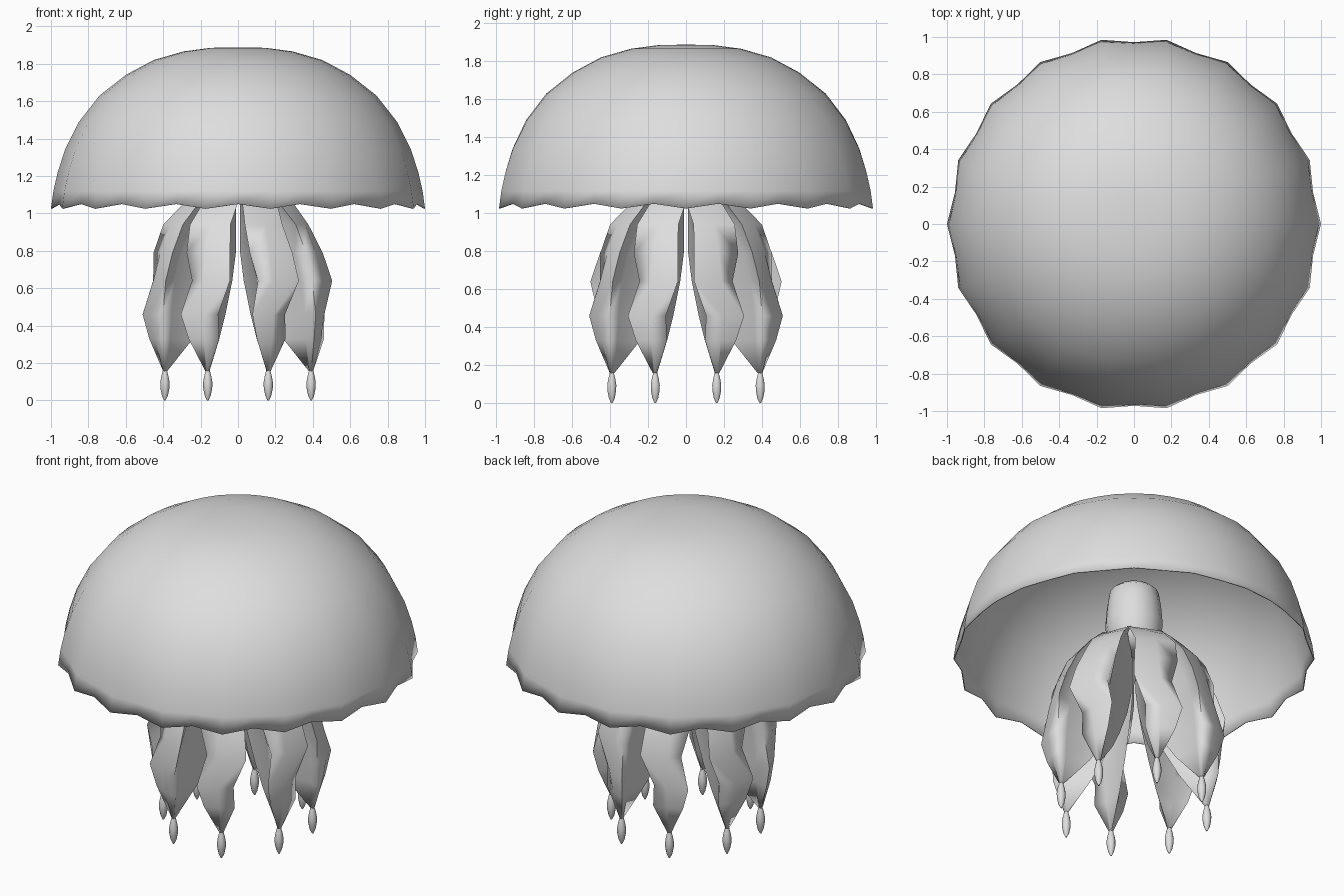
import bpy, bmesh, math
from math import sin, cos, pi, radians

if "Cube" in bpy.data.objects:
    bpy.data.objects.remove(bpy.data.objects["Cube"])

grey = bpy.data.materials.new("pale_grey")
grey.diffuse_color = (0.73, 0.73, 0.73, 1)
grey.use_nodes = True
grey.node_tree.nodes["Principled BSDF"].inputs["Base Color"].default_value = grey.diffuse_color


def finish(name, bm, angle):
    """Turn a bmesh into a smooth shaded object."""
    bmesh.ops.recalc_face_normals(bm, faces=bm.faces)
    mesh = bpy.data.meshes.new(name)
    bm.to_mesh(mesh)
    bm.free()
    mesh.materials.append(grey)
    obj = bpy.data.objects.new(name, mesh)
    bpy.context.collection.objects.link(obj)
    bpy.ops.object.select_all(action='DESELECT')
    obj.select_set(True)
    bpy.context.view_layer.objects.active = obj
    bpy.ops.object.shade_smooth_by_angle(angle=radians(angle))
    return obj


def skin(bm, rings, cap_start=False, cap_end=False):
    """Bridge a stack of equal closed point rings with quads."""
    loops = [[bm.verts.new(p) for p in ring] for ring in rings]
    n = len(loops[0])
    for a, b in zip(loops, loops[1:]):
        for i in range(n):
            j = (i + 1) % n
            bm.faces.new((a[i], a[j], b[j], b[i]))
    if cap_start:
        bm.faces.new(loops[0])
    if cap_end:
        bm.faces.new(loops[-1])
    return loops


def circle(r, z, n):
    return [(r * cos(2 * pi * i / n), r * sin(2 * pi * i / n), z) for i in range(n)]


# Bell: dome whose 18 scallops fade out above the rim
bell_profile = [(1.0, 1.025), (0.987, 1.12), (0.964, 1.22), (0.925, 1.34),
                (0.85, 1.49), (0.74, 1.63), (0.60, 1.74), (0.45, 1.82),
                (0.29, 1.866), (0.145, 1.885)]
pinch = [0.972, 0.977, 0.982, 0.987, 0.991, 0.994, 0.996, 0.998, 1, 1]
rings = []
for k, (r, z) in enumerate(bell_profile):
    ring = []
    for i in range(36):
        a = radians(10 * i)
        notch = i % 2
        rr = r * (pinch[k] if notch else 1)
        zz = z + (0.025 if notch and k == 0 else 0)
        ring.append((rr * cos(a), rr * sin(a), zz))
    rings.append(ring)
bm = bmesh.new()
top = skin(bm, rings)[-1]
apex = bm.verts.new((0, 0, 1.888))
for i in range(36):
    bm.faces.new((top[i], top[(i + 1) % 36], apex))
bell = finish("bell", bm, 60)
shell = bell.modifiers.new("thin_wall", 'SOLIDIFY')
shell.thickness = 0.006
shell.offset = -1

# Central mouth column inside the bell
bm = bmesh.new()
column = [(0.05, 1.06), (0.11, 1.08), (0.15, 1.15), (0.16, 1.24),
          (0.15, 1.36), (0.137, 1.44), (0.11, 1.465)]
skin(bm, [circle(r, z, 16) for r, z in column], True, True)
finish("mouth_column", bm, 60)

# Arm stations: height, distance from axis, right, left and inner frill widths, core
stations = [(0.155, 0.423, 0.012, 0.012, 0.012, 0.011),
            (0.33, 0.43, 0.09, 0.10, 0.17, 0.05),
            (0.46, 0.435, 0.085, 0.14, 0.26, 0.065),
            (0.64, 0.42, 0.165, 0.085, 0.34, 0.07),
            (0.79, 0.38, 0.145, 0.13, 0.35, 0.07),
            (0.94, 0.32, 0.115, 0.135, 0.29, 0.07),
            (1.04, 0.24, 0.12, 0.105, 0.21, 0.06),
            (1.10, 0.17, 0.12, 0.11, 0.14, 0.05),
            (1.13, 0.13, 0.07, 0.07, 0.09, 0.03)]


def arm_ring(z, c, right, left, inner, core, turn, side):
    """Three-frilled section around the arm centre, turned to its place."""
    spokes = [(0, core), (68, right), (125, core * 0.85),
              (180, inner), (235, core * 0.85), (298, left)]
    points = []
    for ang, w in spokes:
        x, y = c + w * cos(radians(ang)), w * sin(radians(ang))
        points.append((x * cos(turn) - y * sin(turn),
                       side * (x * sin(turn) + y * cos(turn)), z))
    return points


# Eight arms: four around the front half, mirrored to the back
for side, where in ((1, "front"), (-1, "back")):
    for k in range(4):
        turn = radians(-22.5 - 45 * k)
        bm = bmesh.new()
        skin(bm, [arm_ring(*s, turn, side) for s in stations], True, True)
        finish(f"{where}_arm_{k + 1}", bm, 110)

        # Slender bead hanging from the arm tip
        bm = bmesh.new()
        bead = [(0.004, 0.0), (0.016, 0.025), (0.024, 0.065), (0.025, 0.095),
                (0.019, 0.13), (0.011, 0.16)]
        x, y = 0.423 * cos(turn), side * 0.423 * sin(turn)
        skin(bm, [[(x + p[0], y + p[1], p[2]) for p in circle(r, z, 10)]
                  for r, z in bead], True, True)
        finish(f"{where}_arm_bead_{k + 1}", bm, 60)
